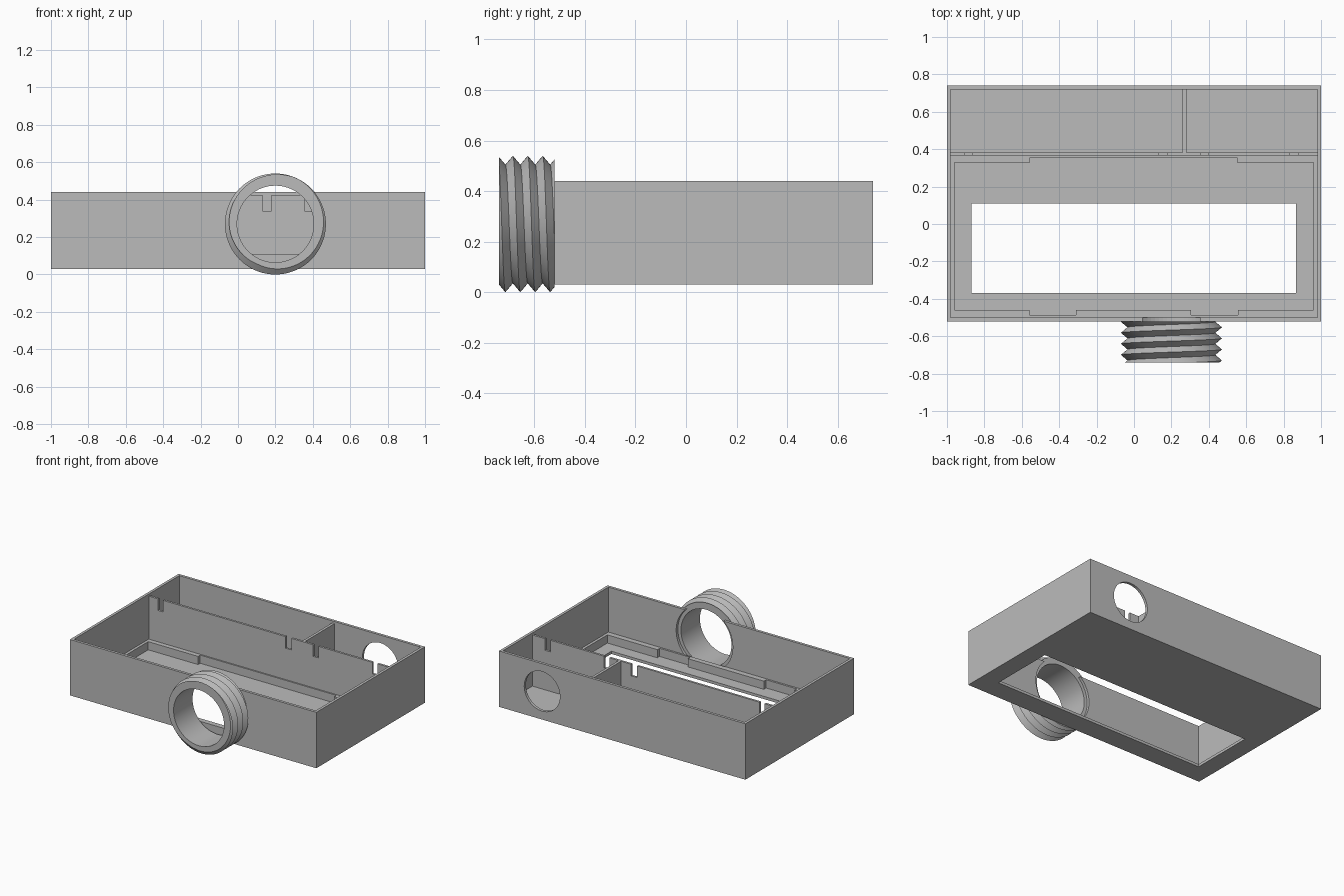
import bpy, bmesh, math
from mathutils import Matrix

cube = bpy.data.objects.get("Cube")
if cube:
    bpy.data.objects.remove(cube, do_unlink=True)

grey = bpy.data.materials.new("plain grey")
grey.use_nodes = True
grey.diffuse_color = (0.5, 0.5, 0.5, 1)
grey.node_tree.nodes["Principled BSDF"].inputs["Base Color"].default_value = (0.5, 0.5, 0.5, 1)


def make_object(name, bm):
    mesh = bpy.data.meshes.new(name)
    bm.to_mesh(mesh)
    bm.free()
    mesh.materials.append(grey)
    obj = bpy.data.objects.new(name, mesh)
    bpy.context.collection.objects.link(obj)
    return obj


def block(name, x, y, z):
    bm = bmesh.new()
    bmesh.ops.create_cube(bm, size=1)
    for v in bm.verts:
        for i, (lo, hi) in enumerate((x, y, z)):
            v.co[i] = lo if v.co[i] < 0 else hi
    return make_object(name, bm)


def rod(name, x, z, radius, y0, y1):
    bm = bmesh.new()
    place = Matrix.Translation((x, (y0 + y1) / 2, z)) @ Matrix.Rotation(math.pi / 2, 4, "X")
    bmesh.ops.create_cone(bm, cap_ends=True, segments=64, radius1=radius, radius2=radius,
                          depth=y1 - y0, matrix=place)
    return make_object(name, bm)


def cut(target, cutter):
    cutter.hide_render = True
    mod = target.modifiers.new("cut", "BOOLEAN")
    mod.operation = "DIFFERENCE"
    mod.solver = "EXACT"
    mod.object = cutter
    bpy.context.view_layer.objects.active = target
    bpy.ops.object.modifier_apply(modifier=mod.name)
    bpy.data.objects.remove(cutter, do_unlink=True)


# Case: solid block hollowed into a main bay and two rear compartments
TOP, LEDGE, FLOOR, HIGH = 0.44, 0.11, 0.05, 0.6
case = block("case", (-1, 1), (-0.52, 0.74), (0.03, TOP))
bays = [
    ((-0.98, 0.98), (-0.5, 0.365), LEDGE),      # main bay down to the ledge
    ((-0.96, 0.96), (-0.46, 0.33), FLOOR),      # recessed pocket
    ((-0.555, 0.55), (0.2, 0.355), FLOOR),      # rear notch in the ledge
    ((-0.56, -0.31), (-0.486, -0.4), FLOOR),    # front notches in the ledge
    ((0.305, 0.555), (-0.486, -0.4), FLOOR),
    ((-0.87, 0.865), (-0.37, 0.11), -0.1),      # window through the floor
    ((-0.98, 0.26), (0.381, 0.72), FLOOR),      # rear compartments
    ((0.28, 0.98), (0.381, 0.72), FLOOR),
    ((-0.98, 0.98), (0.3, 0.72), 0.425),        # dividers stop below the rim
]
for x, y, z in bays:
    cut(case, block("bay_cutter", x, y, (z, HIGH)))

# Wire slots in the long divider
for x0, x1 in ((-0.905, -0.865), (0.13, 0.178), (0.355, 0.397), (0.835, 0.877)):
    cut(case, block("slot_cutter", (x0, x1), (0.355, 0.39), (0.34, HIGH)))

# Round openings in the front and rear walls
TUBE_X, TUBE_Z = 0.2, 0.27
cut(case, rod("neck_cutter", TUBE_X, TUBE_Z, 0.23, -0.6, -0.499))
cut(case, rod("cable_cutter", 0.65, 0.237, 0.145, 0.7, 0.8))

# Threaded neck: a helical zigzag surface closed by a plain bore
BORE, ROOT, CREST, PITCH = 0.205, 0.235, 0.27, 0.059
Y0, Y1, STEPS = -0.74, -0.52, 72
PHASE = -0.685


def thread_radius(y, turn):
    t = ((y - PHASE) / PITCH - turn) % 1
    return ROOT + (CREST - ROOT) * abs(1 - 2 * t)


bm = bmesh.new()
columns = []
for k in range(STEPS + 1):
    turn = k / STEPS
    angle = turn * math.tau
    profile = [(BORE, Y0)]
    for j in range(-6, 10):
        y = min(max(PHASE + PITCH * (turn + j / 2), Y0), Y1)
        profile.append((thread_radius(y, turn), y))
    profile += [(thread_radius(Y1, turn), Y1), (BORE, Y1)]
    columns.append([bm.verts.new((TUBE_X + r * math.sin(angle), y, TUBE_Z + r * math.cos(angle)))
                    for r, y in profile])
for a, b in zip(columns, columns[1:]):
    for i in range(len(a)):
        n = (i + 1) % len(a)
        bm.faces.new((a[i], a[n], b[n], b[i]))
bmesh.ops.remove_doubles(bm, verts=bm.verts, dist=0.0003)
bmesh.ops.recalc_face_normals(bm, faces=bm.faces)
neck = make_object("threaded_neck", bm)

bpy.ops.object.select_all(action="DESELECT")
neck.select_set(True)
bpy.context.view_layer.objects.active = neck
bpy.ops.object.shade_smooth_by_angle(angle=math.radians(30))
